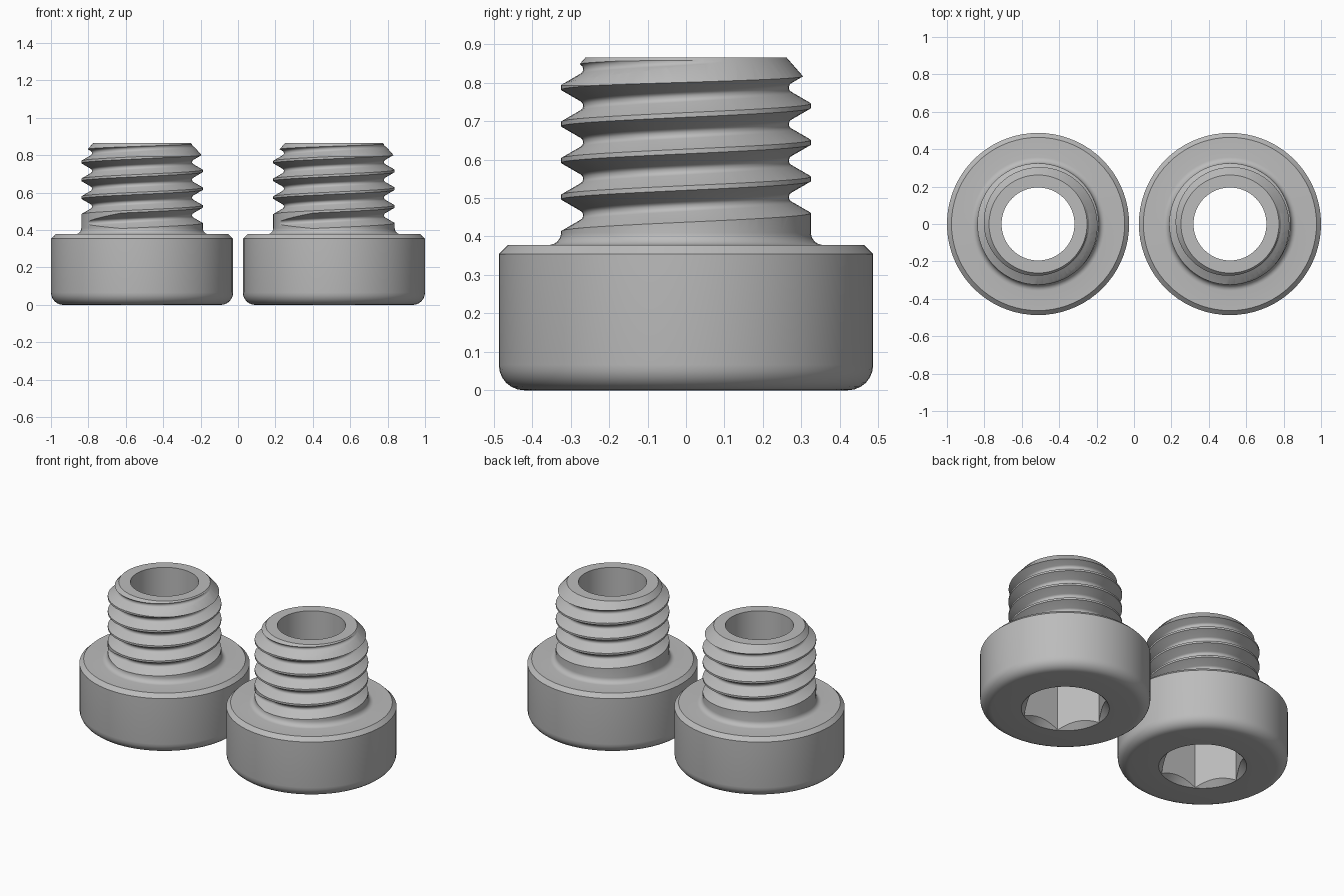
import bpy, bmesh
from math import sin, cos, pi, radians

SEGS = 72
HEAD_R, BORE_R, TOP_Z = 0.487, 0.195, 0.865
PITCH = 0.095

if "Cube" in bpy.data.objects:
    bpy.data.objects.remove(bpy.data.objects["Cube"])

steel = bpy.data.materials.new("grey_steel")
steel.use_nodes = True
steel.diffuse_color = (0.5, 0.5, 0.5, 1)
steel.node_tree.nodes["Principled BSDF"].inputs["Base Color"].default_value = (0.5, 0.5, 0.5, 1)


def circle(r, z, n=SEGS):
    return [(r * cos(2 * pi * i / n), r * sin(2 * pi * i / n), z) for i in range(n)]


def arc(cx, cz, r, start, end, steps=6):
    angles = [radians(start + (end - start) * i / steps) for i in range(steps + 1)]
    return [(cx + r * cos(a), cz + r * sin(a)) for a in angles]


def loft(name, rings, cyclic=False):
    """Bridge equal rings of points; close the loop or cap both ends."""
    bm = bmesh.new()
    rows = [[bm.verts.new(p) for p in ring] for ring in rings]
    pairs = list(zip(rows, rows[1:]))
    if cyclic:
        pairs.append((rows[-1], rows[0]))
    else:
        bm.faces.new(rows[0])
        bm.faces.new(rows[-1])
    for a, b in pairs:
        for i in range(len(a)):
            j = (i + 1) % len(a)
            bm.faces.new((a[i], a[j], b[j], b[i]))
    bmesh.ops.recalc_face_normals(bm, faces=bm.faces)
    mesh = bpy.data.meshes.new(name)
    bm.to_mesh(mesh)
    bm.free()
    mesh.materials.append(steel)
    obj = bpy.data.objects.new(name, mesh)
    bpy.context.collection.objects.link(obj)
    return obj


def cut(target, cutter):
    cutter.hide_render = True
    mod = target.modifiers.new("cut", "BOOLEAN")
    mod.operation, mod.solver, mod.object = "DIFFERENCE", "EXACT", cutter
    bpy.context.view_layer.objects.active = target
    bpy.ops.object.modifier_apply(modifier=mod.name)
    bpy.data.objects.remove(cutter)


# Turned blank: rounded head, chamfered shoulder, neck fillet, shank, bore
profile = [(BORE_R, 0)]
profile += arc(HEAD_R - 0.066, 0.066, 0.066, -90, 0)
profile += [(HEAD_R, 0.354), (0.463, 0.378)]
profile += arc(0.357, 0.41, 0.032, 270, 180)
profile += [(0.325, 0.793), (0.262, TOP_Z), (BORE_R, TOP_Z)]
bolt = loft("left_bolt", [circle(r, z) for r, z in profile], cyclic=True)

# Hexagonal key socket with a conical lead-in
cut(bolt, loft("socket_cutter", [circle(0.25, -0.1, 6), circle(0.25, 0.29, 6)]))
cut(bolt, loft("lead_in_cutter", [circle(0.302, -0.05), circle(0.202, 0.05)]))

# Helical thread groove, running out gradually at the neck
half = [(0.333, 0.0461), (0.276, 0.0132), (0.270, 0.0085), (0.268, 0.003)]
section = half + [(r, -dz) for r, dz in reversed(half)]
rings = []
first = round(SEGS * 205 / 360)
for step in range(first, first + round(5.2 * SEGS)):
    turn = step / SEGS
    a = 2 * pi * (step % SEGS) / SEGS
    lift = 0.06 * max(0, 1 - (step - first) / 9)
    mid = 0.455 + PITCH * (turn - 0.75)
    rings.append([((r + lift) * cos(a), (r + lift) * sin(a), mid + dz) for r, dz in section])
cut(bolt, loft("thread_cutter", rings))

# Smooth turned surfaces with crisp edges
bpy.ops.object.select_all(action="DESELECT")
bolt.select_set(True)
bpy.context.view_layer.objects.active = bolt
bpy.ops.object.shade_smooth_by_angle(angle=radians(35))

# Matching pair
twin = bolt.copy()
twin.name = "right_bolt"
bpy.context.collection.objects.link(twin)
bolt.location.x = 1 - HEAD_R
twin.location.x = HEAD_R - 1
